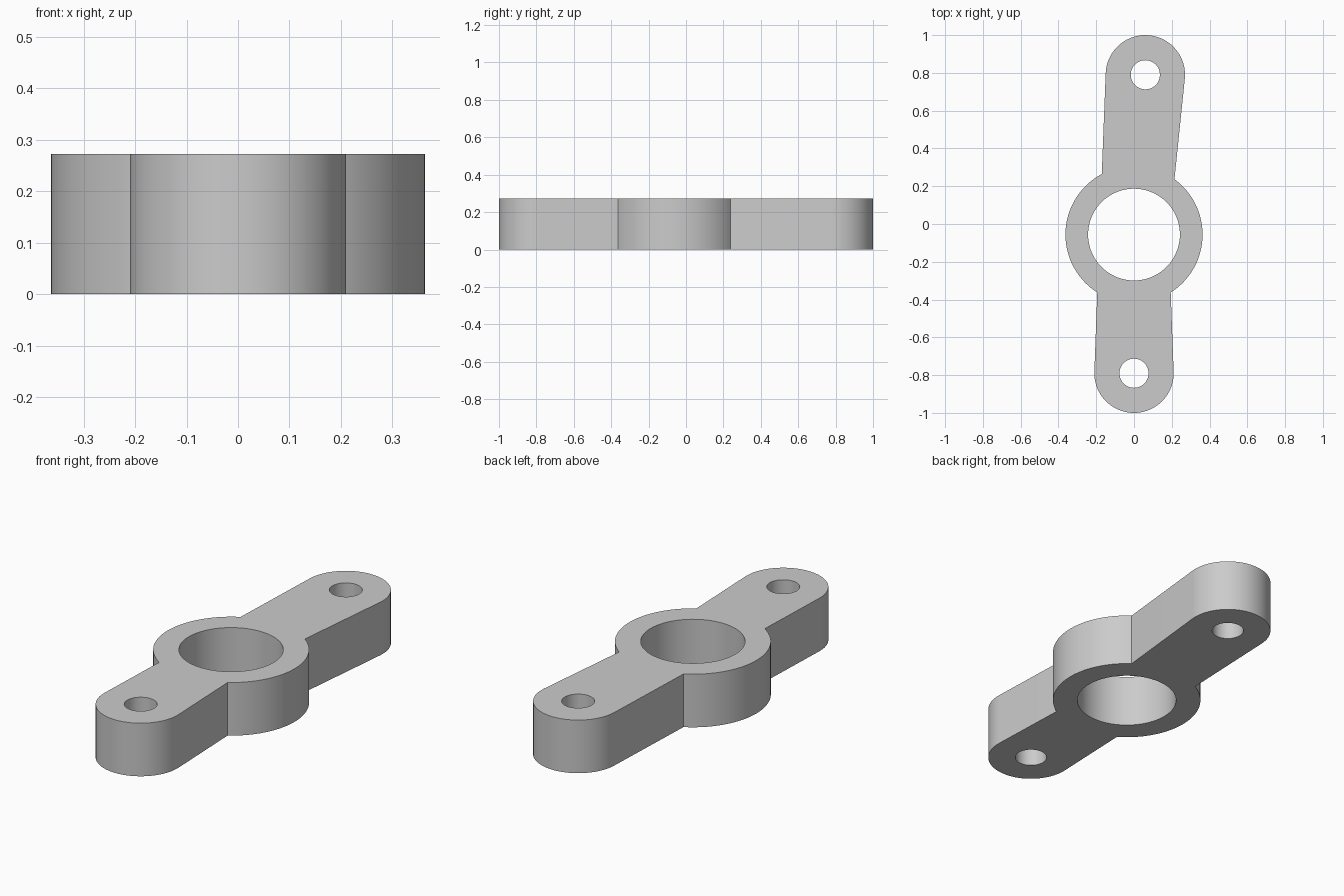
import bpy, bmesh
from math import pi, sin, cos, asin, acos, atan2, hypot
from mathutils import Vector

if "Cube" in bpy.data.objects:
    bpy.data.objects.remove(bpy.data.objects["Cube"])

HEIGHT = 0.273
HUB = Vector((0, -0.056, 0))
HUB_R, BORE_R = 0.363, 0.243
ROOT_R, TIP_R, PIN_R = 0.183, 0.21, 0.077   # arm width at hub, rounded end, pin hole
TIPS = [Vector((0, -0.79, 0)), Vector((0.06, 0.79, 0))]


def arc(centre, radius, start, end, steps):
    """Points along an arc, both ends included."""
    return [centre + radius * Vector((cos(a), sin(a), 0))
            for a in (start + (end - start) * i / steps for i in range(steps + 1))]


def circle(centre, radius, steps):
    return arc(centre, radius, 0, 2 * pi, steps)[:-1]


def arm_angles(tip):
    """Direction of the arm, half sweep of its end, half angle it covers on the hub."""
    d = tip - HUB
    sweep = pi / 2 + asin((TIP_R - ROOT_R) / d.length)
    return atan2(d.y, d.x), sweep, sweep - acos(ROOT_R / HUB_R)


# Outline: rounded arm ends alternating with the exposed hub arcs
outline = []
angles = [arm_angles(t) for t in TIPS]
for i, tip in enumerate(TIPS):
    a, sweep, half = angles[i]
    next_a, _, next_half = angles[1 - i]
    if next_a < a:
        next_a += 2 * pi
    outline += arc(tip, TIP_R, a - sweep, a + sweep, 40)
    outline += arc(HUB, HUB_R, a + half, next_a - next_half, 40)

# Flat plate with the bore and the two pin holes
bm = bmesh.new()
for loop in [outline, circle(HUB, BORE_R, 80)] + [circle(t, PIN_R, 48) for t in TIPS]:
    verts = [bm.verts.new(p) for p in loop]
    for i, v in enumerate(verts):
        bm.edges.new((verts[i - 1], v))
bmesh.ops.triangle_fill(bm, use_beauty=True, edges=bm.edges[:], normal=(0, 0, 1))

# Thickness
top = bmesh.ops.extrude_face_region(bm, geom=bm.faces[:], use_keep_orig=True)["geom"]
bmesh.ops.translate(bm, vec=(0, 0, HEIGHT),
                    verts=[g for g in top if isinstance(g, bmesh.types.BMVert)])
bmesh.ops.recalc_face_normals(bm, faces=bm.faces[:])

mesh = bpy.data.meshes.new("two_arm_bracket")
bm.to_mesh(mesh)
bm.free()
bracket = bpy.data.objects.new("two_arm_bracket", mesh)
bpy.context.collection.objects.link(bracket)

# Plain grey
grey = bpy.data.materials.new("light_grey")
grey.use_nodes = True
colour = (0.6, 0.6, 0.6, 1)
grey.diffuse_color = colour
grey.node_tree.nodes["Principled BSDF"].inputs["Base Color"].default_value = colour
mesh.materials.append(grey)

bpy.ops.object.select_all(action="DESELECT")
bracket.select_set(True)
bpy.context.view_layer.objects.active = bracket
bpy.ops.object.shade_smooth_by_angle(angle=pi / 9)
